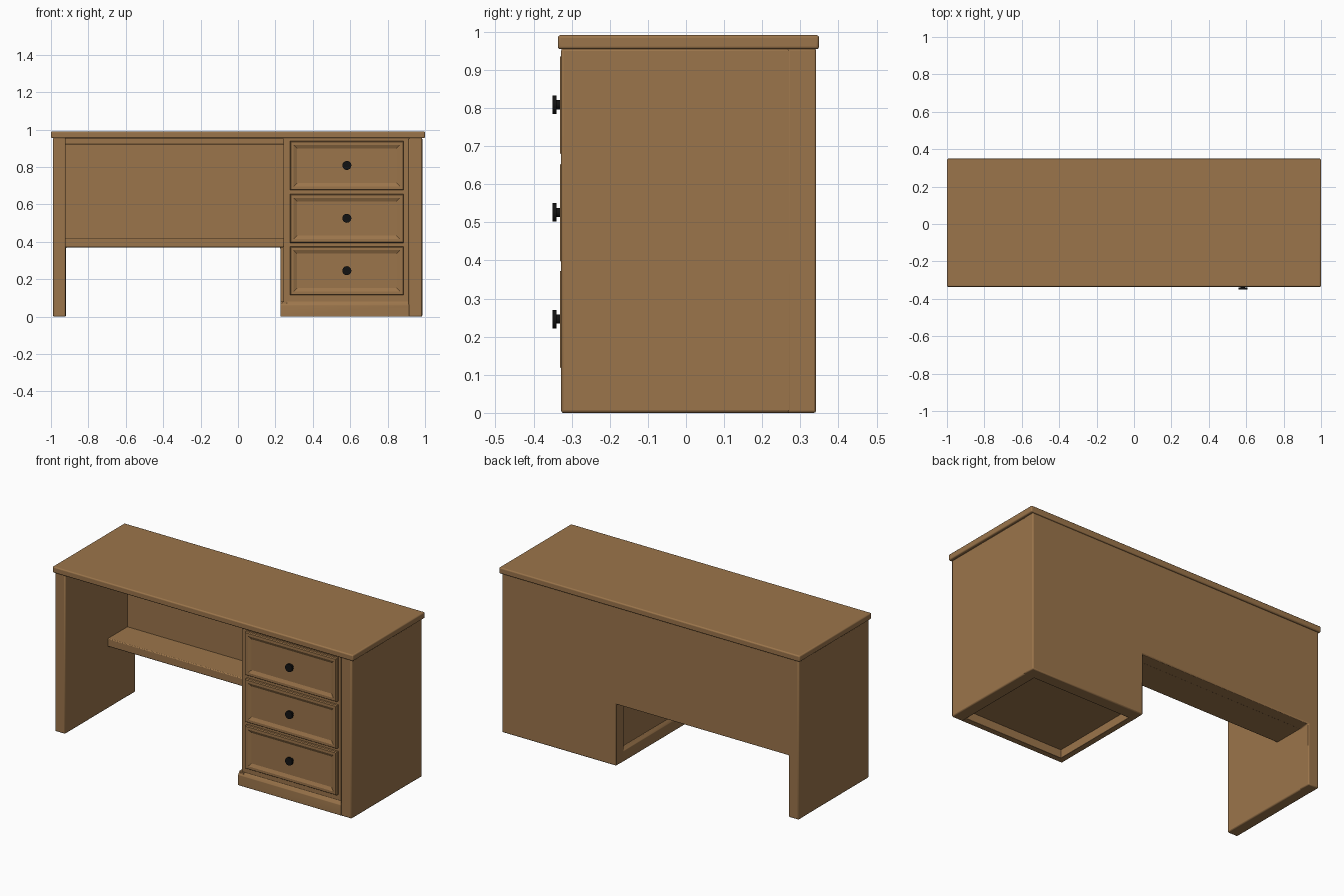
import bpy, bmesh, math
from mathutils import Matrix, Vector

if "Cube" in bpy.data.objects:
    bpy.data.objects.remove(bpy.data.objects["Cube"])


def material(name, rgb):
    m = bpy.data.materials.new(name)
    m.diffuse_color = (*rgb, 1)
    m.use_nodes = True
    m.node_tree.nodes["Principled BSDF"].inputs["Base Color"].default_value = m.diffuse_color
    return m


WOOD = material("brown_wood", (0.33, 0.178, 0.07))
BLACK = material("black_metal", (0.006, 0.006, 0.006))


def finish(name, bm, mat, bevel=0.0, segments=2, angle=35):
    bmesh.ops.recalc_face_normals(bm, faces=bm.faces)
    me = bpy.data.meshes.new(name)
    bm.to_mesh(me)
    bm.free()
    me.materials.append(mat)
    ob = bpy.data.objects.new(name, me)
    bpy.context.collection.objects.link(ob)
    if bevel:
        mod = ob.modifiers.new("bevel", 'BEVEL')
        mod.width, mod.segments = bevel, segments
    bpy.ops.object.select_all(action='DESELECT')
    ob.select_set(True)
    bpy.context.view_layer.objects.active = ob
    bpy.ops.object.shade_smooth_by_angle(angle=math.radians(angle))
    return ob


def box_mesh(x, y, z):
    bm = bmesh.new()
    bmesh.ops.create_cube(bm, size=1)
    for v in bm.verts:
        v.co = Vector([(a + b) / 2 + c * (b - a) for (a, b), c in zip((x, y, z), v.co)])
    return bm


def box(name, x, y, z, bevel=0.004):
    return finish(name, box_mesh(x, y, z), WOOD, bevel)


def extruded(points, vec):
    bm = bmesh.new()
    f = bm.faces.new([bm.verts.new(p) for p in points])
    ext = bmesh.ops.extrude_face_region(bm, geom=[f])
    new = [v for v in ext["geom"] if isinstance(v, bmesh.types.BMVert)]
    bmesh.ops.translate(bm, verts=new, vec=vec)
    return bm


# Desk top with rounded edges
finish("desk_top", box_mesh((-1, 1), (-0.336, 0.349), (0.954, 0.991)), WOOD, 0.007, 3)

# End panels
box("left_leg", (-0.988, -0.921), (-0.328, 0.338), (0, 0.956), 0.007)
box("right_side", (0.912, 0.985), (-0.328, 0.338), (0, 0.956), 0.007)

# One-piece back with a knee opening cut out below
outline = [(-0.9885, 0), (-0.9205, 0), (-0.9205, 0.37), (0.226, 0.37), (0.226, 0),
           (0.9855, 0), (0.9855, 0.956), (-0.9885, 0.956)]
finish("back_panel", extruded([(x, 0.265, z) for x, z in outline], (0, 0.0765, 0)), WOOD, 0.006)

# Shelf and upper rail along the inside of the back
box("lower_shelf", (-0.93, 0.245), (0.08, 0.30), (0.371, 0.42), 0.005)
box("upper_rail", (-0.93, 0.245), (0.08, 0.27), (0.92, 0.956))

# Drawer pedestal
box("pedestal_body", (0.242, 0.915), (-0.312, 0.32), (0.05, 0.956), 0.003)


# Hollow plinth boards with a sloped top edge
def plinth(name, matrix, length):
    profile = [(0, 0), (0, 0.062), (0.013, 0.082), (0.035, 0.082), (0.035, 0)]
    bm = extruded([(0, d, h) for d, h in profile], (length, 0, 0))
    bmesh.ops.transform(bm, matrix=matrix, verts=bm.verts)
    finish(name, bm, WOOD, 0.002)


plinth("front_plinth", Matrix.Translation((0.227, -0.325, 0)), 0.69)
plinth("side_plinth",
       Matrix.Translation((0.227, 0.30, 0)) @ Matrix.Rotation(-math.pi / 2, 4, 'Z'), 0.62)

# Drawers: framed fronts with a recessed panel, and round knobs
for i, (z0, z1) in enumerate([(0.115, 0.375), (0.395, 0.655), (0.677, 0.938)], 1):
    bm = box_mesh((0.278, 0.886), (-0.331, -0.305), (z0, z1))
    bm.normal_update()
    front = min(bm.faces, key=lambda f: f.calc_center_median().y)
    for thick, depth in [(0.006, 0), (0.022, 0), (0.026, -0.009)]:
        bmesh.ops.inset_region(bm, faces=[front], thickness=thick, depth=depth)
    # soften the outer rim
    for v in bm.verts:
        if v.co.y < -0.33 and (v.co.x < 0.28 or v.co.x > 0.884):
            v.co.y += 0.006
    finish(f"drawer_front_{i}", bm, WOOD, angle=12)

    bm = bmesh.new()
    zc = (z0 + z1) / 2 + 0.001
    for r, y0, y1 in [(0.012, -0.342, -0.318), (0.024, -0.350, -0.340)]:
        bmesh.ops.create_cone(
            bm, cap_ends=True, segments=24, radius1=r, radius2=r, depth=y1 - y0,
            matrix=Matrix.Translation((0.582, (y0 + y1) / 2, zc)) @ Matrix.Rotation(math.pi / 2, 4, 'X'))
    finish(f"drawer_knob_{i}", bm, BLACK)
